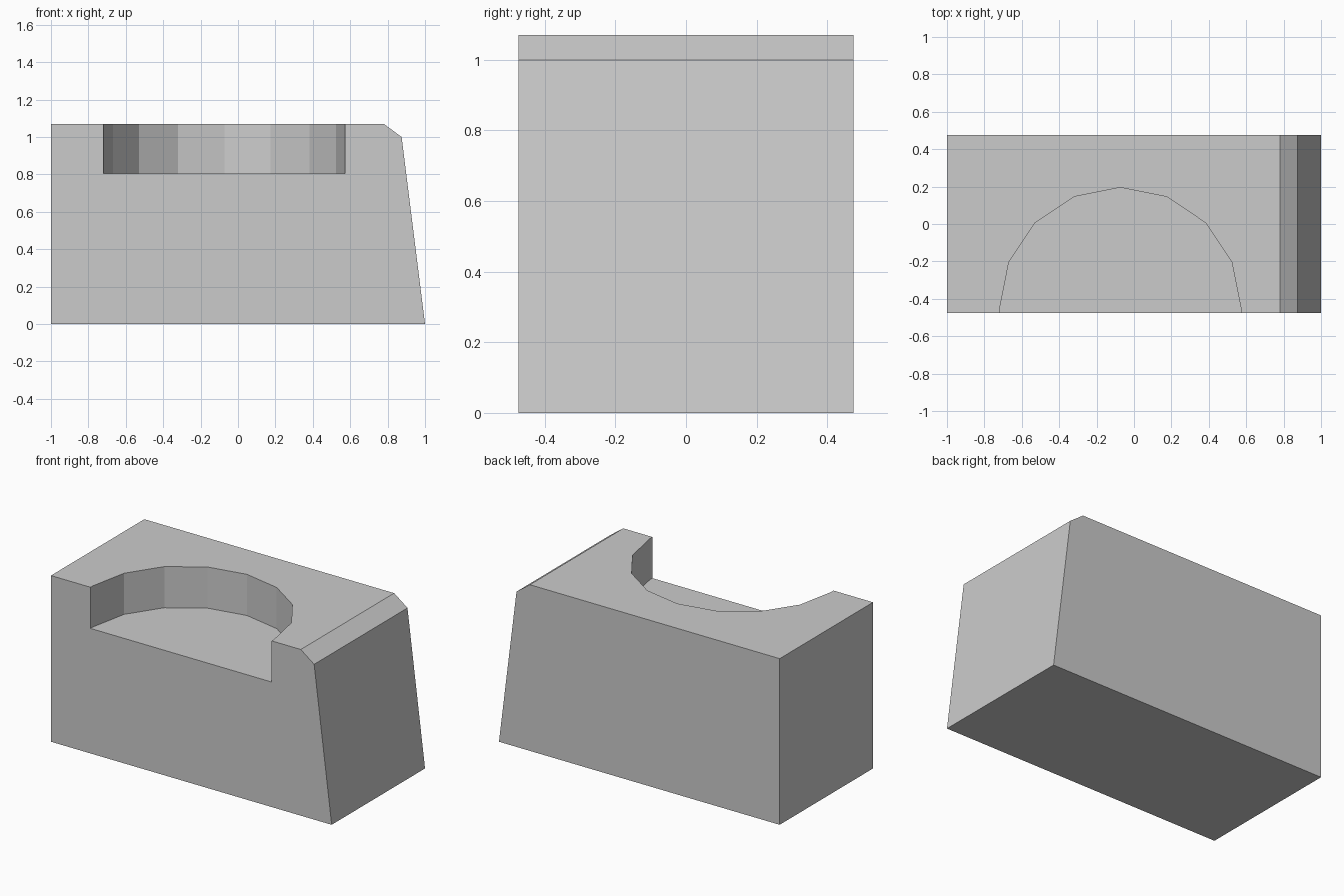
import bpy, bmesh, math
from mathutils import Vector

cube = bpy.data.objects.get("Cube")
if cube:
    bpy.data.objects.remove(cube, do_unlink=True)

WIDTH, DEPTH, HEIGHT = 2.0, 0.95, 1.07
FRONT = -DEPTH / 2

grey = bpy.data.materials.new("light_grey")
grey.use_nodes = True
grey.diffuse_color = (0.6, 0.6, 0.6, 1)
grey.node_tree.nodes["Principled BSDF"].inputs["Base Color"].default_value = (0.6, 0.6, 0.6, 1)


def prism(name, points, direction):
    """Extrude a closed outline along a direction into a flat-shaded solid."""
    bm = bmesh.new()
    face = bm.faces.new([bm.verts.new(p) for p in points])
    ext = bmesh.ops.extrude_face_region(bm, geom=[face], use_keep_orig=True)
    moved = [v for v in ext["geom"] if isinstance(v, bmesh.types.BMVert)]
    bmesh.ops.translate(bm, verts=moved, vec=Vector(direction))
    bmesh.ops.recalc_face_normals(bm, faces=bm.faces)
    mesh = bpy.data.meshes.new(name)
    bm.to_mesh(mesh)
    bm.free()
    mesh.materials.append(grey)
    obj = bpy.data.objects.new(name, mesh)
    bpy.context.collection.objects.link(obj)
    return obj


# Block with a sloped, chamfered end
side = [(-WIDTH / 2, 0), (WIDTH / 2, 0), (0.875, 1.0), (0.78, HEIGHT), (-WIDTH / 2, HEIGHT)]
block = prism("block", [(x, FRONT, z) for x, z in side], (0, DEPTH, 0))

# Faceted half-round recess, open at the front and top
CX, CY, R, FLOOR = -0.073, -0.45, 0.645, 0.805
arc = [(CX + R * math.cos(math.pi * i / 8), CY + R * math.sin(math.pi * i / 8)) for i in range(9)]
outline = [(CX + R, FRONT - 0.1)] + arc + [(CX - R, FRONT - 0.1)]
cutter = prism("recess_cutter", [(x, y, FLOOR) for x, y in outline], (0, 0, 0.5))
cutter.hide_render = True

cut = block.modifiers.new("recess", 'BOOLEAN')
cut.operation = 'DIFFERENCE'
cut.solver = 'EXACT'
cut.object = cutter

# Apply the cut and drop the cutter
bpy.context.view_layer.objects.active = block
block.select_set(True)
bpy.ops.object.modifier_apply(modifier=cut.name)
bpy.data.objects.remove(cutter, do_unlink=True)
